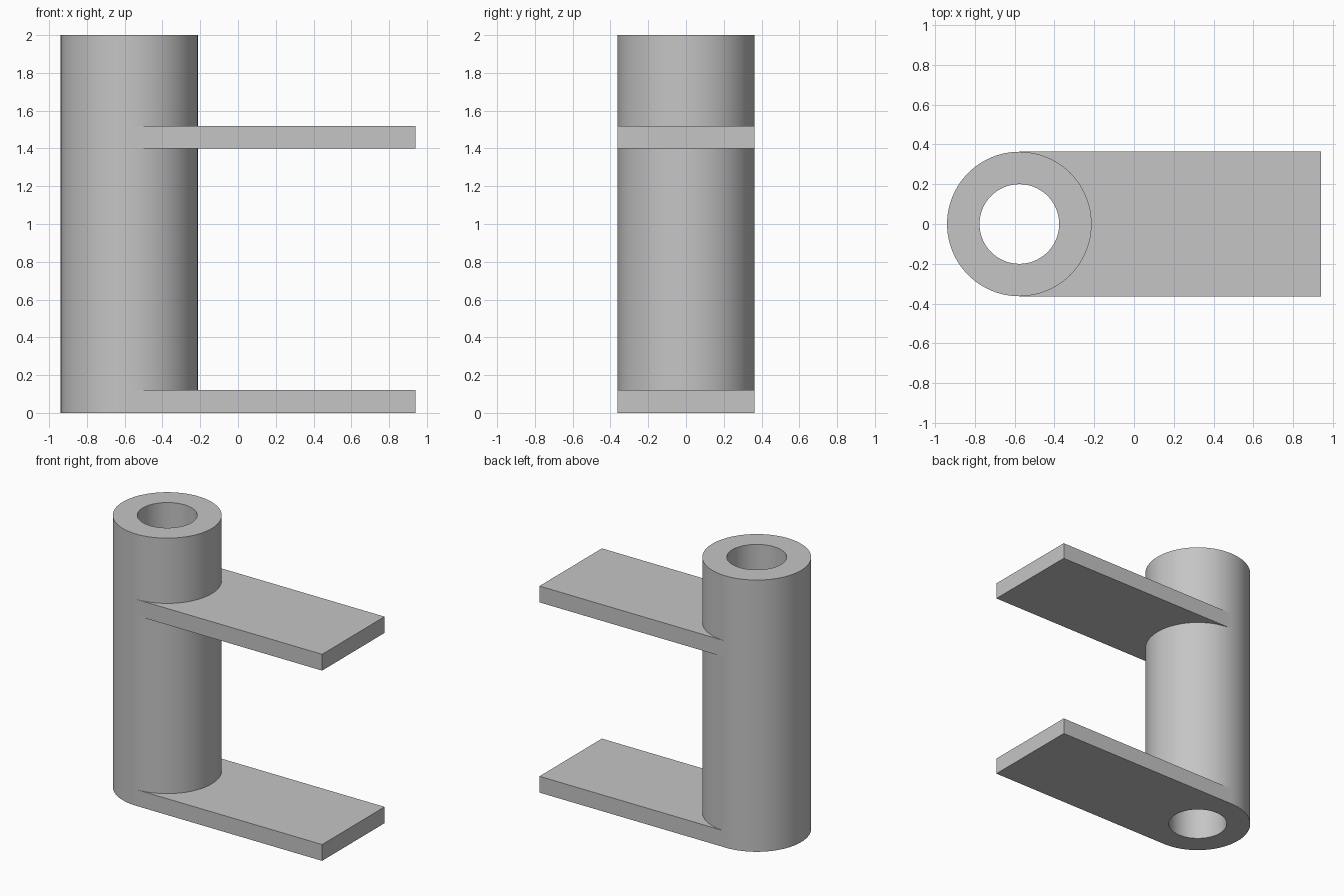
import bpy, bmesh
from math import cos, sin, pi, radians

cube = bpy.data.objects.get("Cube")
if cube:
    bpy.data.objects.remove(cube, do_unlink=True)

HEIGHT = 2.0
AXIS_X = -0.576
OUTER, BORE = 0.363, 0.2
END_X = 0.939
THICK = 0.12
SEGMENTS = 96

grey = bpy.data.materials.new("plain grey")
grey.use_nodes = True
colour = (0.56, 0.56, 0.56, 1)
grey.diffuse_color = colour
grey.node_tree.nodes["Principled BSDF"].inputs["Base Color"].default_value = colour


def finish(name, bm):
    bmesh.ops.recalc_face_normals(bm, faces=bm.faces)
    mesh = bpy.data.meshes.new(name)
    bm.to_mesh(mesh)
    bm.free()
    mesh.materials.append(grey)
    obj = bpy.data.objects.new(name, mesh)
    bpy.context.collection.objects.link(obj)
    bpy.ops.object.select_all(action='DESELECT')
    obj.select_set(True)
    bpy.context.view_layer.objects.active = obj
    bpy.ops.object.shade_smooth_by_angle(angle=radians(30))
    return obj


def rim_point(radius, step):
    a = 2 * pi * step / SEGMENTS
    return AXIS_X + radius * cos(a), radius * sin(a)


# Hollow tube: a square ring section swept around the axis
bm = bmesh.new()
section = [(OUTER, 0), (OUTER, HEIGHT), (BORE, HEIGHT), (BORE, 0)]
rings = [[bm.verts.new((*rim_point(r, i), z)) for i in range(SEGMENTS)]
         for r, z in section]
for k, ring in enumerate(rings):
    above = rings[(k + 1) % len(rings)]
    for i in range(SEGMENTS):
        j = (i + 1) % SEGMENTS
        bm.faces.new((ring[i], ring[j], above[j], above[i]))
finish("tube", bm)


# Flat arms: tangent to the tube, hollowed at one end to fit its wall
def arm(name, bottom):
    bm = bmesh.new()
    quarter = SEGMENTS // 4
    outline = [rim_point(OUTER, i) for i in range(-quarter, quarter + 1)]
    outline += [(END_X, OUTER), (END_X, -OUTER)]
    face = bm.faces.new([bm.verts.new((x, y, bottom)) for x, y in outline])
    result = bmesh.ops.extrude_face_region(bm, geom=[face], use_keep_orig=True)
    raised = [v for v in result["geom"] if isinstance(v, bmesh.types.BMVert)]
    bmesh.ops.translate(bm, verts=raised, vec=(0, 0, THICK))
    return finish(name, bm)


arm("lower_arm", 0)
arm("upper_arm", 1.4)
